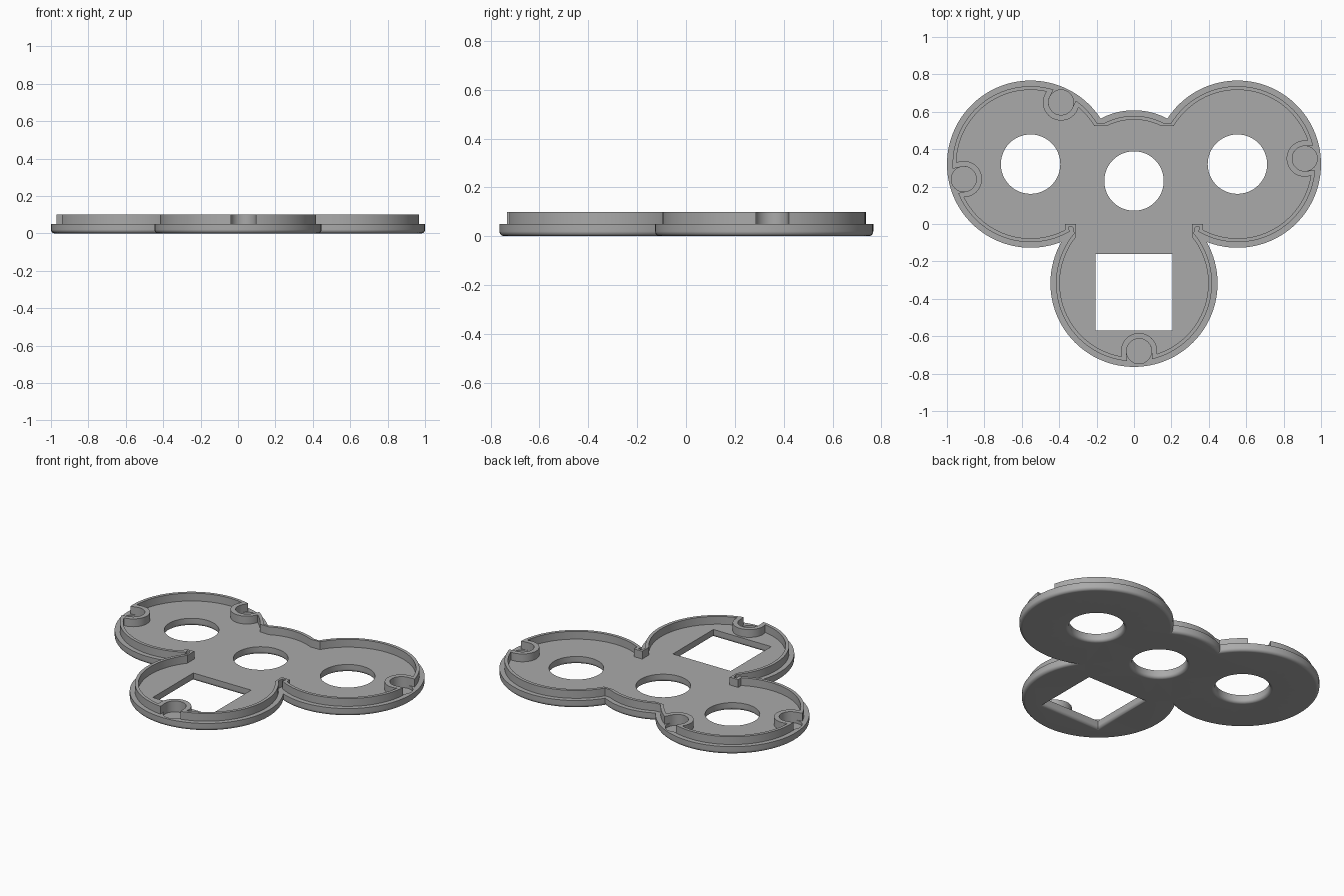
import bpy, bmesh, math
from mathutils import Vector

cube = bpy.data.objects.get("Cube")
if cube:
    bpy.data.objects.remove(cube)

grey = bpy.data.materials.new("mid_grey")
grey.use_nodes = True
grey.diffuse_color = (0.4, 0.4, 0.4, 1)
grey.node_tree.nodes["Principled BSDF"].inputs["Base Color"].default_value = (0.4, 0.4, 0.4, 1)

# Lobes of the plan: centre and radius
MID, RIGHT, BOTTOM = Vector((0, 0.23)), Vector((0.553, 0.32)), Vector((0, -0.317))
MID_R, LOBE_R = 0.378, 0.447
PLATE_Z, RIM_Z, FILLET = 0.05, 0.10, 0.02
POCKETS = [(-0.39, 0.65), (-0.91, 0.24), (0.913, 0.35), (0.027, -0.68)]
POCKET_R, BOSS_R = 0.067, 0.097


def arc(c, r, a, b, n):
    """Points on an arc, angles in degrees."""
    angles = [math.radians(a + (b - a) * i / n) for i in range(n + 1)]
    return [(c[0] + r * math.cos(t), c[1] + r * math.sin(t)) for t in angles]


def circle(c, r, n=48):
    return arc(c, r, 0, 360, n)[:-1]


def meet(c1, r1, c2, r2):
    """Crossing of two circles, to the left of the line from c1 to c2."""
    d = (c2 - c1).length
    u = (c2 - c1) / d
    a = (d * d + r1 * r1 - r2 * r2) / (2 * d)
    return c1 + u * a + Vector((-u.y, u.x)) * math.sqrt(r1 * r1 - a * a)


def angle(c, p):
    return math.degrees(math.atan2(p.y - c.y, p.x - c.x))


def outline(inset, angles, neck=()):
    """Closed symmetric plan from arcs of the three lobes."""
    mid_end, right_start, right_end, bottom_start = angles
    half = arc(MID, MID_R - inset, 90, mid_end, 10)
    half += arc(RIGHT, LOBE_R - inset, right_start, right_end, 64)
    half += list(neck)
    half += arc(BOTTOM, LOBE_R - inset, bottom_start, -90, 32)
    return half + [(-x, y) for x, y in half[-2:0:-1]]


def plate_outline(inset):
    r = LOBE_R - inset
    top = meet(MID, MID_R - inset, RIGHT, r)
    low = meet(BOTTOM, r, RIGHT, r)
    low = 2 * (BOTTOM + (RIGHT - BOTTOM) / 2) - low  # outer crossing
    return outline(inset, (angle(MID, top), angle(RIGHT, top),
                           angle(RIGHT, low) % 360 - 360, angle(BOTTOM, low)))


def square(grow):
    h = 0.205 + grow
    return [(x, y - 0.365) for x, y in ((-h, -h), (h, -h), (h, h), (-h, h))]


def add_loop(bm, pts, z):
    return [bm.verts.new((x, y, z)) for x, y in pts]


def skin(bm, loops):
    for a, b in zip(loops, loops[1:]):
        for i in range(len(a)):
            j = (i + 1) % len(a)
            bm.faces.new((a[i], a[j], b[j], b[i]))


def cap(bm, loops):
    edges = []
    for lp in loops:
        for i in range(len(lp)):
            pair = (lp[i - 1], lp[i])
            edges.append(bm.edges.get(pair) or bm.edges.new(pair))
    bmesh.ops.triangle_fill(bm, edges=edges, use_beauty=True)


def finish(name, bm):
    bmesh.ops.remove_doubles(bm, verts=bm.verts, dist=0.00001)
    bmesh.ops.recalc_face_normals(bm, faces=bm.faces)
    me = bpy.data.meshes.new(name)
    bm.to_mesh(me)
    bm.free()
    me.materials.append(grey)
    ob = bpy.data.objects.new(name, me)
    bpy.context.collection.objects.link(ob)
    return ob


def prism(name, pts, z0, z1):
    bm = bmesh.new()
    low, high = add_loop(bm, pts, z0), add_loop(bm, pts, z1)
    skin(bm, [low, high])
    bm.faces.new(low)
    bm.faces.new(high)
    return finish(name, bm)


def activate(ob):
    bpy.ops.object.select_all(action='DESELECT')
    ob.select_set(True)
    bpy.context.view_layer.objects.active = ob


def cut(ob, cutter):
    mod = ob.modifiers.new("cut", 'BOOLEAN')
    mod.operation, mod.solver, mod.object = 'DIFFERENCE', 'EXACT', cutter
    activate(ob)
    bpy.ops.object.modifier_apply(modifier=mod.name)
    bpy.data.objects.remove(cutter)


def smooth(ob):
    activate(ob)
    bpy.ops.object.shade_smooth_by_angle(angle=math.radians(30))
    ob.modifiers.new("even_shading", 'WEIGHTED_NORMAL').keep_sharp = True


# Base plate: rounded lower edges outside and around every opening
levels = [(FILLET * (1 - math.sin(t)), FILLET * (1 - math.cos(t)))
          for t in (math.pi / 2 * i / 5 for i in range(6))] + [(0, PLATE_Z)]
shapes = [plate_outline, lambda d: square(d)]
for c in ((-0.553, 0.32), (0.553, 0.32), (0, 0.23)):
    shapes.append(lambda d, c=c: circle(c, 0.159 + d))
bm = bmesh.new()
bottoms, tops = [], []
for shape in shapes:
    loops = [add_loop(bm, shape(d), z) for d, z in levels]
    skin(bm, loops)
    bottoms.append(loops[0])
    tops.append(loops[-1])
# Shallow round pockets in the top
for c in POCKETS:
    low, high = (add_loop(bm, circle(c, POCKET_R), z) for z in (0.03, PLATE_Z))
    skin(bm, [low, high])
    bm.faces.new(low)
    tops.append(high)
cap(bm, bottoms)
cap(bm, tops)
smooth(finish("base_plate", bm))

# Raised rim, hollowed except at the pocket bosses
rim = prism("raised_rim", outline(0.03, (63, 148.5, -120, 39.8),
            [(0.35, -0.015), (0.328, -0.015)]), PLATE_Z, RIM_Z)
core = prism("core_cutter", outline(0.05, (63.5, 148.9, -117.6, 38.5),
             [(0.37, 0), (0.31, 0)]), 0.03, 0.12)
for c in POCKETS:
    cut(core, prism("boss_cutter", circle(c, BOSS_R), 0.02, 0.13))
cut(rim, core)

# Pocket slots open outwards through the rim
for c in POCKETS:
    lobe = BOTTOM if c[1] < 0 else Vector((math.copysign(RIGHT.x, c[0]), RIGHT.y))
    out = (Vector(c) - lobe).normalized()
    a = angle(Vector((0, 0)), out)
    slot = arc(c, POCKET_R, a + 90, a + 270, 24)
    slot += arc(Vector(c) + out * 0.1, POCKET_R, a - 90, a + 90, 8)
    cut(rim, prism("slot_cutter", slot, 0.04, 0.14))
smooth(rim)
